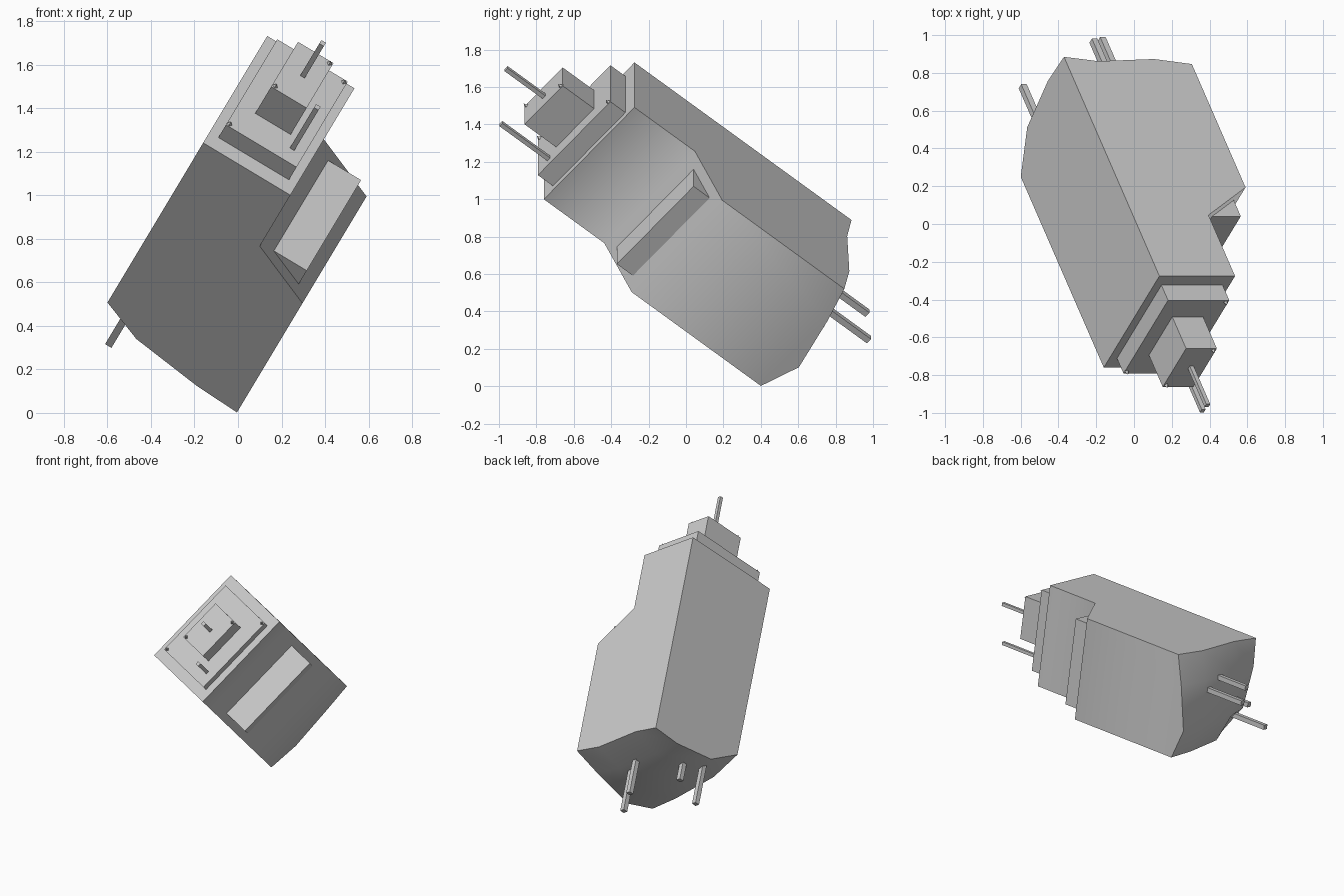
import bpy, bmesh, math
from mathutils import Matrix, Vector

cube = bpy.data.objects.get("Cube")
if cube:
    bpy.data.objects.remove(cube, do_unlink=True)

# One plain grey for every part
grey = bpy.data.materials.new("light_grey")
grey.use_nodes = True
colour = (0.6, 0.6, 0.6, 1)
grey.diffuse_color = colour
grey.node_tree.nodes["Principled BSDF"].inputs["Base Color"].default_value = colour

# Tilted frame: local x = width, y = forward along the length, z = depth
depth = Vector((0.857, 0, -0.514)).normalized()
forward = Vector((0.33, -0.763, 0.555)).normalized()
width = forward.cross(depth).normalized()
forward = depth.cross(width)
FRAME = Matrix((width, forward, depth)).transposed().to_4x4()
FRAME.translation = (-0.16, -0.76, 1.24)


def add_object(name, bm):
    bmesh.ops.recalc_face_normals(bm, faces=bm.faces)
    mesh = bpy.data.meshes.new(name)
    bm.to_mesh(mesh)
    bm.free()
    mesh.materials.append(grey)
    obj = bpy.data.objects.new(name, mesh)
    bpy.context.collection.objects.link(obj)
    obj.matrix_world = FRAME
    return obj


def box(name, w, l, d):
    """Box spanning the (low, high) pairs in width, length and depth."""
    bm = bmesh.new()
    size = Matrix.Diagonal((w[1] - w[0], l[1] - l[0], d[1] - d[0], 1))
    centre = Matrix.Translation((sum(w) / 2, sum(l) / 2, sum(d) / 2))
    bmesh.ops.create_cube(bm, size=1, matrix=centre @ size)
    return add_object(name, bm)


def rod(name, w, d, start, end, thick):
    h = thick / 2
    return box(name, (w - h, w + h), (start, end), (d - h, d + h))


def stud(name, w, l, d):
    """Tiny pyramid pointing forward."""
    bm = bmesh.new()
    bmesh.ops.create_cone(bm, segments=4, radius1=0.016, radius2=0, depth=0.025,
                          cap_ends=True,
                          matrix=Matrix.Translation((w, l + 0.0125, d))
                          @ Matrix.Rotation(-math.pi / 2, 4, 'X'))
    return add_object(name, bm)


# Main housing: stepped profile with a bulging rear cap
WIDTH = 0.75
CAP_W = (0, 0.22, 0.54, WIDTH)
CAP_D = (0, 0.2, 0.55, 0.77)
CAP_L = ((-1.323, -1.44, -1.505, -1.52),
         (-1.48, -1.55, -1.59, -1.60),
         (-1.53, -1.55, -1.56, -1.53),
         (-1.52, -1.49, -1.505, -1.47))
PROFILE = ((0, 0), (0, 0.467), (-0.423, 0.467), (-0.615, 0.77))

bm = bmesh.new()
cap = [[bm.verts.new((w, l, d)) for l, d in zip(row, CAP_D)]
       for w, row in zip(CAP_W, CAP_L)]
low, high = [[bm.verts.new((w, l, d)) for l, d in PROFILE] for w in (0, WIDTH)]
for i in range(3):
    for j in range(3):
        bm.faces.new((cap[i][j], cap[i + 1][j], cap[i + 1][j + 1], cap[i][j + 1]))
    bm.faces.new((low[i], low[i + 1], high[i + 1], high[i]))
bm.faces.new(low + cap[0][::-1])
bm.faces.new(high + cap[3][::-1])
bm.faces.new([low[0]] + [row[0] for row in cap] + [high[0]])
bm.faces.new([low[3]] + [row[3] for row in cap] + [high[3]])
housing = add_object("housing", bm)
bpy.ops.object.select_all(action='DESELECT')
housing.select_set(True)
bpy.context.view_layer.objects.active = housing
bpy.ops.object.shade_smooth_by_angle(angle=math.radians(60))

# Wedge set into the sloping step
box("step_panel", (0.055, 0.69), (-0.6, -0.465), (0.53, 0.71))

# Front plate and block, each with studs at opposite corners
box("front_plate", (0.075, 0.675), (-0.02, 0.105), (0.047, 0.425))
box("front_block", (0.225, 0.54), (0.08, 0.325), (0.135, 0.325))
stud("plate_stud_low", 0.09, 0.1, 0.06)
stud("plate_stud_high", 0.66, 0.1, 0.41)
stud("block_stud_low", 0.24, 0.32, 0.15)
stud("block_stud_high", 0.525, 0.32, 0.31)

# Front pins
rod("front_pin_centre", 0.385, 0.235, 0.3, 0.59, 0.024)
rod("front_pin_corner", 0.165, 0.365, 0.08, 0.44, 0.024)

# Rear pins
REAR_PINS = ((0.19, 0.106, -1.79), (0.54, 0.39, -1.81),
             (0.47, 0.5, -1.88), (0.325, 0.155, -1.66))
for n, (w, d, end) in enumerate(REAR_PINS, 1):
    rod(f"rear_pin_{n}", w, d, end, -1.4, 0.034)
